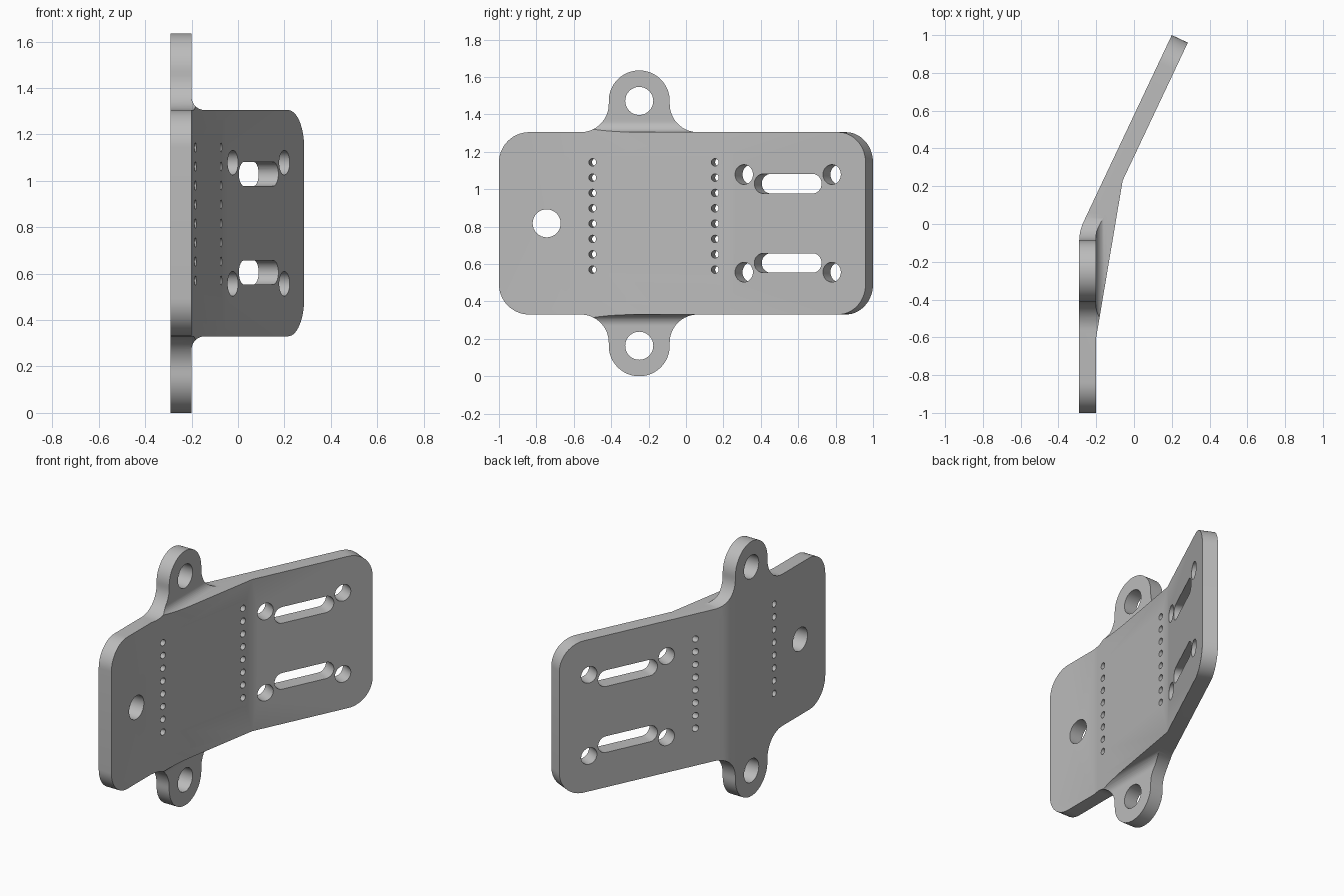
import bpy, bmesh
from math import sin, cos, pi, atan2, radians
from mathutils import Matrix, Vector

if "Cube" in bpy.data.objects:
    bpy.data.objects.remove(bpy.data.objects["Cube"])

MID, TOP, BOTTOM = 0.8175, 1.305, 0.33
FACE, BACK = -0.2, -0.29
WEDGE_START, FOLD, TIP = Vector((FACE, -0.6)), Vector((-0.06, 0.23)), Vector((0.285, 0.96))


def arc(cy, cz, r, start, end, n=16):
    steps = [radians(start + (end - start) * i / n) for i in range(n + 1)]
    return [(cy + r * cos(a), cz + r * sin(a)) for a in steps]


def prism(name, pts, axis, lo, hi):
    """Extrude a closed 2D outline along one axis."""
    place = {"x": lambda p, t: (t, p[0], p[1]),
             "y": lambda p, t: (p[0], t, p[1]),
             "z": lambda p, t: (p[0], p[1], t)}[axis]
    bm = bmesh.new()
    a = [bm.verts.new(place(p, lo)) for p in pts]
    b = [bm.verts.new(place(p, hi)) for p in pts]
    bm.faces.new(a)
    bm.faces.new(b[::-1])
    for i in range(len(pts)):
        j = (i + 1) % len(pts)
        bm.faces.new((a[j], a[i], b[i], b[j]))
    bmesh.ops.recalc_face_normals(bm, faces=bm.faces)
    me = bpy.data.meshes.new(name)
    bm.to_mesh(me)
    bm.free()
    ob = bpy.data.objects.new(name, me)
    bpy.context.collection.objects.link(ob)
    return ob


def combine(target, tool, operation):
    """Apply a boolean and discard the tool object."""
    mod = target.modifiers.new("combine", "BOOLEAN")
    mod.object, mod.operation, mod.solver = tool, operation, "EXACT"
    tool.hide_render = True
    graph = bpy.context.evaluated_depsgraph_get()
    me = bpy.data.meshes.new_from_object(target.evaluated_get(graph))
    target.modifiers.clear()
    target.data = me
    bpy.data.objects.remove(tool)


def drill(y, z, r, half=0.0):
    """Cut a round hole or slot square to the face it starts on."""
    if y < -0.6:
        angle, x = 0.0, FACE
    else:
        p, q = (WEDGE_START, FOLD) if y < FOLD.y else (FOLD, TIP)
        angle = atan2(q.x - p.x, q.y - p.y)
        x = p.x + (y - p.y) * (q.x - p.x) / (q.y - p.y)
    outline = arc(half, 0, r, -90, 90)
    outline += arc(-half, 0, r, 90, 270) if half else arc(0, 0, r, 90, 270)[1:-1]
    cutter = prism("hole_cutter", outline, "x", -0.2, 0.2)
    cutter.data.transform(Matrix.Translation((x, y, z)) @ Matrix.Rotation(-angle, 4, "Z"))
    return cutter


# Plan outline of the bent plate, with a rounded outer bend
bend = [Vector((BACK, -0.09)), Vector((BACK, -0.037)), Vector((-0.266, 0.014))]
curve = []
for i in range(9):
    t = i / 8
    curve.append(tuple(bend[0] * (1 - t) ** 2 + bend[1] * 2 * t * (1 - t) + bend[2] * t * t))
plan = [(BACK, -1)] + curve + [(0.2, 1), tuple(TIP), tuple(FOLD), tuple(WEDGE_START), (FACE, -1)]

# Plate with rounded end corners
bracket = prism("bent_bracket", plan, "z", BOTTOM, TOP)
bm = bmesh.new()
bm.from_mesh(bracket.data)
corners = [e for e in bm.edges
           if abs(e.verts[0].co.z - e.verts[1].co.z) < 1e-4
           and all(abs(v.co.y) > 0.94 for v in e.verts)]
bmesh.ops.bevel(bm, geom=corners, offset=0.162, offset_type="OFFSET",
                segments=14, profile=0.5, affect="EDGES", clamp_overlap=False)
bm.to_mesh(bracket.data)
bm.free()

# Mounting ears with flared sides and a cove where they meet the plate
EY, EZ, ER, FLARE, COVE = -0.25, 1.472, 0.163, 0.15, 0.057
ear_outline = ([(EY - ER - FLARE, 1.2), (EY + ER + FLARE, 1.2)]
               + arc(EY + ER + FLARE, TOP + FLARE, FLARE, 270, 180)
               + arc(EY, EZ, ER, 0, 180, 32)
               + arc(EY - ER - FLARE, TOP + FLARE, FLARE, 0, -90))
ear_section = ([(-0.4, 1.1), (-0.1, 1.1), (-0.1, TOP)]
               + arc(FACE + COVE, TOP + COVE, COVE, 270, 180, 10)
               + [(FACE, 1.8), (-0.4, 1.8)])
for upper in (True, False):
    def flip(pts):
        return pts if upper else [(p, 2 * MID - z) for p, z in pts]
    ear = prism("ear", flip(ear_outline), "x", -0.5, 0)
    combine(ear, prism("ear_section", flip(ear_section), "y", -1, 1), "INTERSECT")
    combine(ear, prism("plan_clip", plan, "z", -1, 3), "INTERSECT")
    combine(bracket, ear, "UNION")

# Mounting holes, rows of pin holes, adjustment holes and slots
cutters = [drill(-0.745, MID, 0.075)]
for row in range(8):
    for y in (-0.5, 0.155):
        cutters.append(drill(y, 0.57 + row * 0.082, 0.02))
for side in (-1, 1):
    eye = drill(-0.745, MID + side * (EZ - MID), 0.075)
    eye.data.transform(Matrix.Translation((0, EY + 0.745, 0)))
    cutters.append(eye)
    for y in (0.31, 0.78):
        cutters.append(drill(y, MID + side * 0.261, 0.053))
    cutters.append(drill(0.545, MID + side * 0.212, 0.052, 0.147))
for cutter in cutters:
    combine(bracket, cutter, "DIFFERENCE")

# Plain grey finish
grey = bpy.data.materials.new("plain_grey")
grey.use_nodes = True
grey.diffuse_color = (0.5, 0.5, 0.5, 1)
grey.node_tree.nodes["Principled BSDF"].inputs["Base Color"].default_value = (0.5, 0.5, 0.5, 1)
bracket.data.materials.clear()
bracket.data.materials.append(grey)
for face in bracket.data.polygons:
    face.material_index = 0

bpy.ops.object.select_all(action="DESELECT")
bracket.select_set(True)
bpy.context.view_layer.objects.active = bracket
bpy.ops.object.shade_smooth_by_angle(angle=radians(25))
